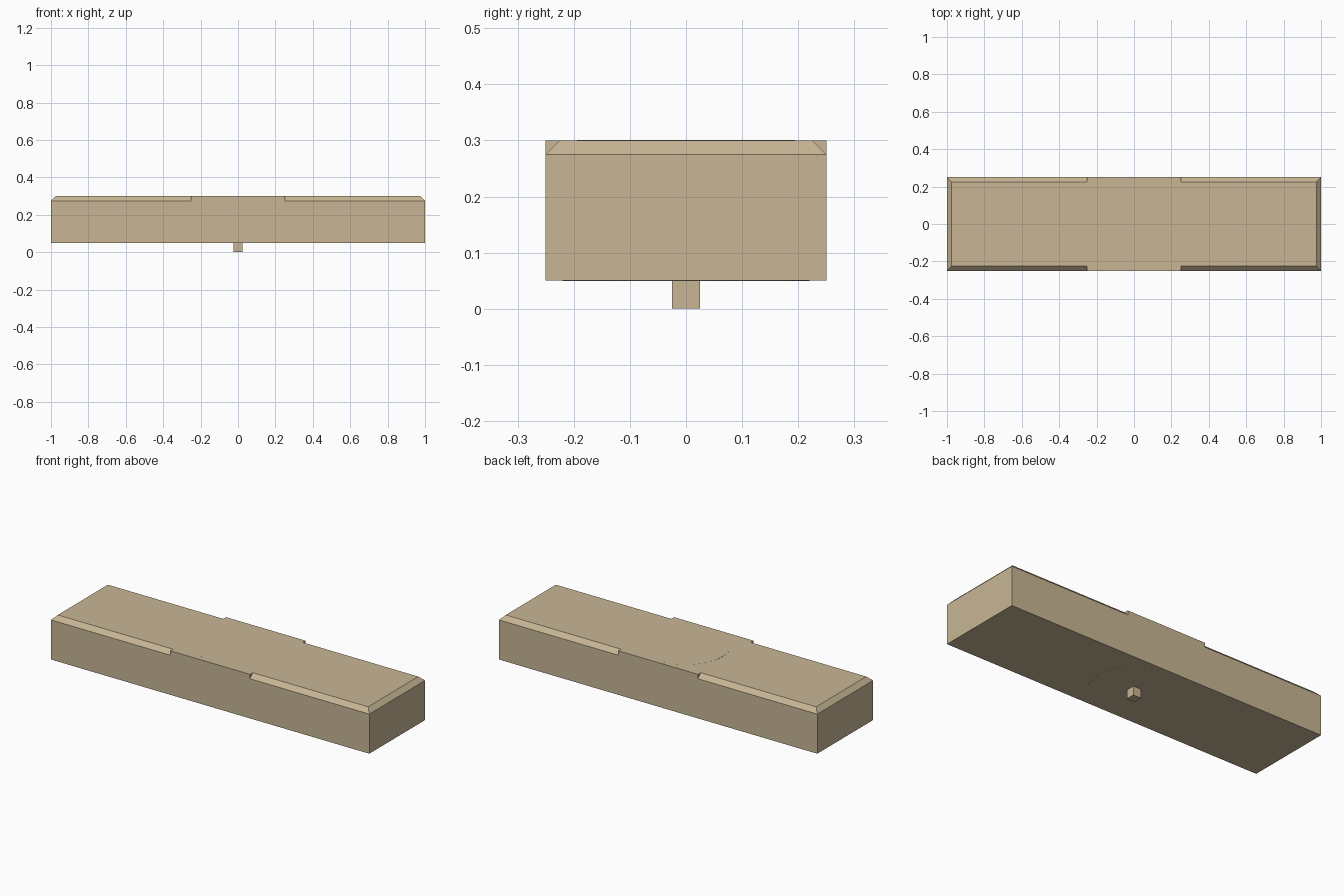
import bpy, math

if "Cube" in bpy.data.objects:
    bpy.data.objects.remove(bpy.data.objects["Cube"])

CHAMFER = 0.025


def box(name, size, loc, rot=(0, 0, 0)):
    bpy.ops.mesh.primitive_cube_add(size=1, location=loc, rotation=rot)
    ob = bpy.context.object
    ob.name = name
    ob.scale = size
    bpy.ops.object.transform_apply(location=False, rotation=False, scale=True)
    return ob


tan = bpy.data.materials.new("tan")
tan.diffuse_color = (0.58, 0.47, 0.30, 1)
tan.use_nodes = True
tan.node_tree.nodes["Principled BSDF"].inputs["Base Color"].default_value = tan.diffuse_color

# Main slab
slab = box("slab", (2, 0.5, 0.25), (0, 0, 0.175))

# Diamond bars that cut the top chamfers, leaving the middle of the long sides square
d = CHAMFER * math.sqrt(2)
q = math.pi / 4
cutters = []
for s in (-1, 1):
    cutters.append(box("end_cutter", (d, 0.6, d), (s, 0, 0.3), (0, q, 0)))
    for side in (-1, 1):
        cutters.append(box("side_cutter", (0.8, d, d),
                           (s * 0.65, side * 0.25, 0.3), (q, 0, 0)))

bpy.context.view_layer.objects.active = slab
for c in cutters:
    c.hide_render = True
    mod = slab.modifiers.new("chamfer", 'BOOLEAN')
    mod.operation = 'DIFFERENCE'
    mod.solver = 'EXACT'
    mod.object = c
    bpy.ops.object.modifier_apply(modifier=mod.name)
for c in cutters:
    bpy.data.objects.remove(c, do_unlink=True)

# Central disc, flush with the slab and tilted by a hair
bpy.ops.mesh.primitive_cylinder_add(vertices=64, radius=0.23, depth=0.25,
                                    location=(0, 0, 0.175),
                                    rotation=(0, math.radians(0.12), 0))
disc = bpy.context.object
disc.name = "central_disc"
bpy.ops.object.shade_smooth_by_angle(angle=math.radians(30))

# Square peg underneath
peg = box("bottom_peg", (0.05, 0.05, 0.07), (0, 0, 0.035))

for ob in (slab, disc, peg):
    ob.data.materials.clear()
    ob.data.materials.append(tan)
